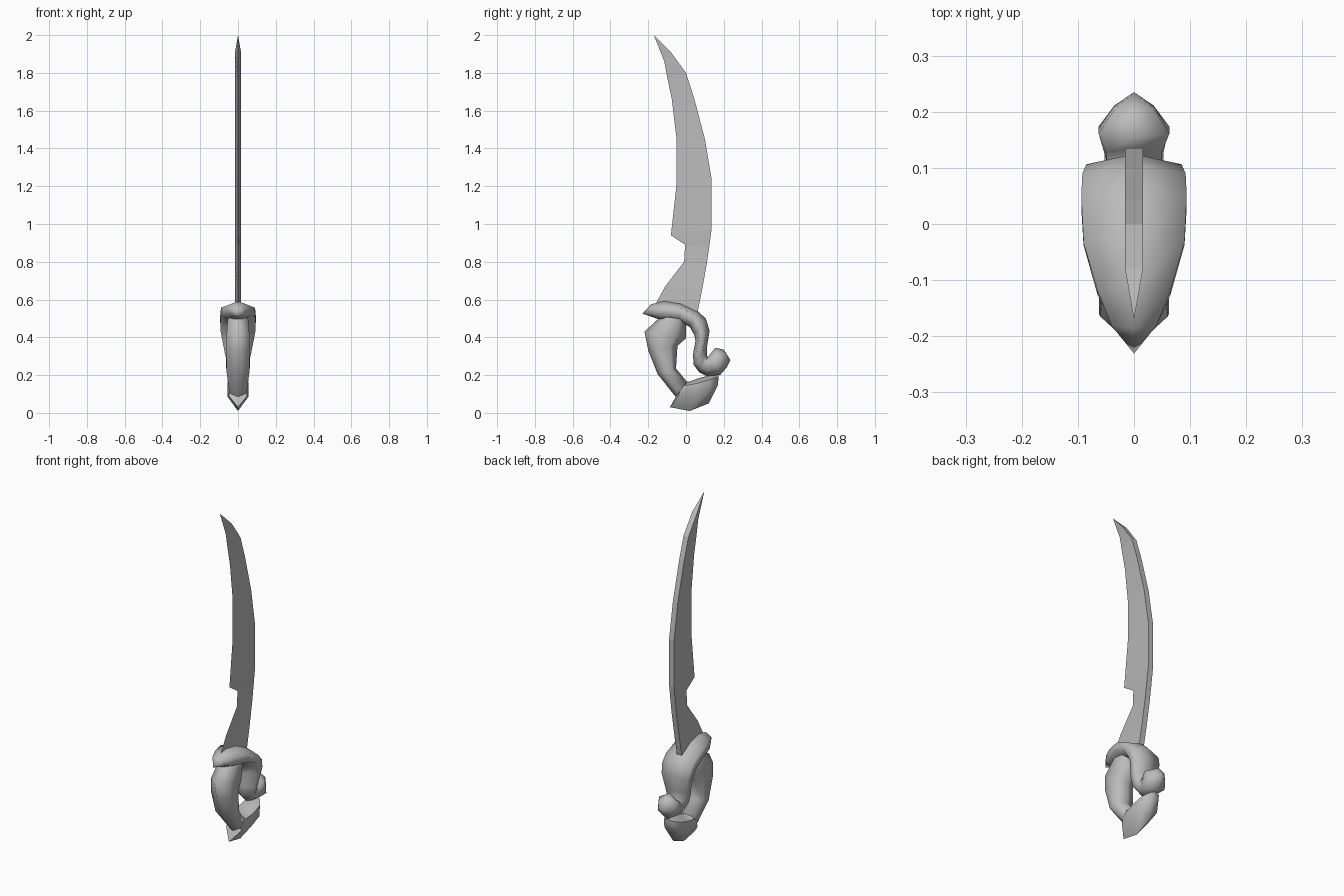
import bpy, bmesh, math
from mathutils import Vector

if "Cube" in bpy.data.objects:
    bpy.data.objects.remove(bpy.data.objects["Cube"], do_unlink=True)

steel = bpy.data.materials.new("grey steel")
steel.use_nodes = True
GREY = (0.5, 0.5, 0.5, 1)
steel.diffuse_color = GREY
steel.node_tree.nodes["Principled BSDF"].inputs["Base Color"].default_value = GREY
SIDES = 6


def finish(name, bm, angle=None):
    bmesh.ops.remove_doubles(bm, verts=bm.verts, dist=0.0005)
    bmesh.ops.recalc_face_normals(bm, faces=bm.faces)
    mesh = bpy.data.meshes.new(name)
    bm.to_mesh(mesh)
    bm.free()
    mesh.materials.append(steel)
    ob = bpy.data.objects.new(name, mesh)
    bpy.context.collection.objects.link(ob)
    if angle:
        bpy.ops.object.select_all(action="DESELECT")
        ob.select_set(True)
        bpy.context.view_layer.objects.active = ob
        bpy.ops.object.shade_smooth_by_angle(angle=math.radians(angle))


def loft(name, sections, bias, angle):
    """Skin six-sided rings given as outer (y, z), inner (y, z) and half width."""
    bm = bmesh.new()
    rings = []
    for oy, oz, iy, iz, half in sections:
        outer, inner = Vector((0, oy, oz)), Vector((0, iy, iz))
        ring = []
        for i in range(SIDES):
            a = math.tau * i / SIDES
            t = ((1 - math.cos(a)) / 2) ** bias   # below 1 makes the outer side a keel
            p = outer.lerp(inner, t)
            p.x = half * math.sin(a) / math.sin(math.tau / SIDES)
            ring.append(bm.verts.new(p))
        rings.append(ring)
    for a, b in zip(rings, rings[1:]):
        for i in range(SIDES):
            j = (i + 1) % SIDES
            bm.faces.new((a[i], a[j], b[j], b[i]))
    bm.faces.new(rings[0])
    bm.faces.new(rings[-1])
    finish(name, bm, angle)


# Blade: thick spine at the back, sharp edge at the front, joined in strips
spine = [(0.055, 0.50), (0.085, 0.65), (0.11, 0.79), (0.123, 0.88), (0.135, 0.97),
         (0.135, 1.24), (0.10, 1.45), (0.042, 1.67), (0, 1.80), (-0.08, 1.91)]
edge = [(-0.17, 0.56), (-0.11, 0.67), (-0.01, 0.80), (-0.005, 0.89), (-0.08, 0.94),
        (-0.05, 1.21), (-0.05, 1.45), (-0.075, 1.66), (-0.098, 1.77), (-0.115, 1.86)]
bm = bmesh.new()
tip = bm.verts.new((0, -0.17, 2.0))
front = [bm.verts.new((0, y, z)) for y, z in edge]
left, right = ([bm.verts.new((s * 0.016, y, z)) for y, z in spine] for s in (1, -1))
for a, b in ((left, front), (front, right), (right, left)):
    for i in range(len(spine) - 1):
        bm.faces.new((a[i], a[i + 1], b[i + 1], b[i]))
    bm.faces.new((a[-1], tip, b[-1]))
bm.faces.new((left[0], right[0], front[0]))
finish("blade", bm)

# Grip
loft("grip", [
    (-0.12, 0.53, 0.0, 0.51, 0.05),
    (-0.15, 0.495, 0.0, 0.46, 0.055),
    (-0.22, 0.43, 0.0, 0.395, 0.06),
    (-0.20, 0.33, -0.045, 0.355, 0.062),
    (-0.15, 0.205, -0.053, 0.235, 0.06),
    (-0.055, 0.085, 0.005, 0.165, 0.046),
], 1.0, 80)

# Keeled pommel hooking backwards from the foot of the grip
loft("pommel", [
    (-0.055, 0.085, 0.005, 0.165, 0.046),
    (-0.085, 0.03, 0.015, 0.165, 0.048),
    (0.02, 0.01, 0.07, 0.185, 0.056),
    (0.12, 0.05, 0.13, 0.20, 0.052),
    (0.17, 0.15, 0.172, 0.20, 0.025),
], 0.6, 60)

# Guard sweeping over the hand and curling into a pointed knob
loft("guard", [
    (-0.231, 0.525, -0.231, 0.525, 0),
    (-0.185, 0.575, -0.17, 0.505, 0.04),
    (-0.115, 0.592, -0.13, 0.488, 0.065),
    (-0.03, 0.58, -0.04, 0.485, 0.09),
    (0.06, 0.54, 0.02, 0.455, 0.094),
    (0.105, 0.50, 0.045, 0.41, 0.092),
    (0.125, 0.435, 0.05, 0.38, 0.085),
    (0.11, 0.34, 0.037, 0.31, 0.07),
    (0.11, 0.305, 0.04, 0.255, 0.058),
    (0.115, 0.295, 0.07, 0.215, 0.048),
    (0.135, 0.32, 0.11, 0.195, 0.05),
    (0.155, 0.345, 0.18, 0.20, 0.063),
    (0.20, 0.335, 0.215, 0.24, 0.035),
    (0.235, 0.28, 0.235, 0.28, 0),
], 1.0, 85)
